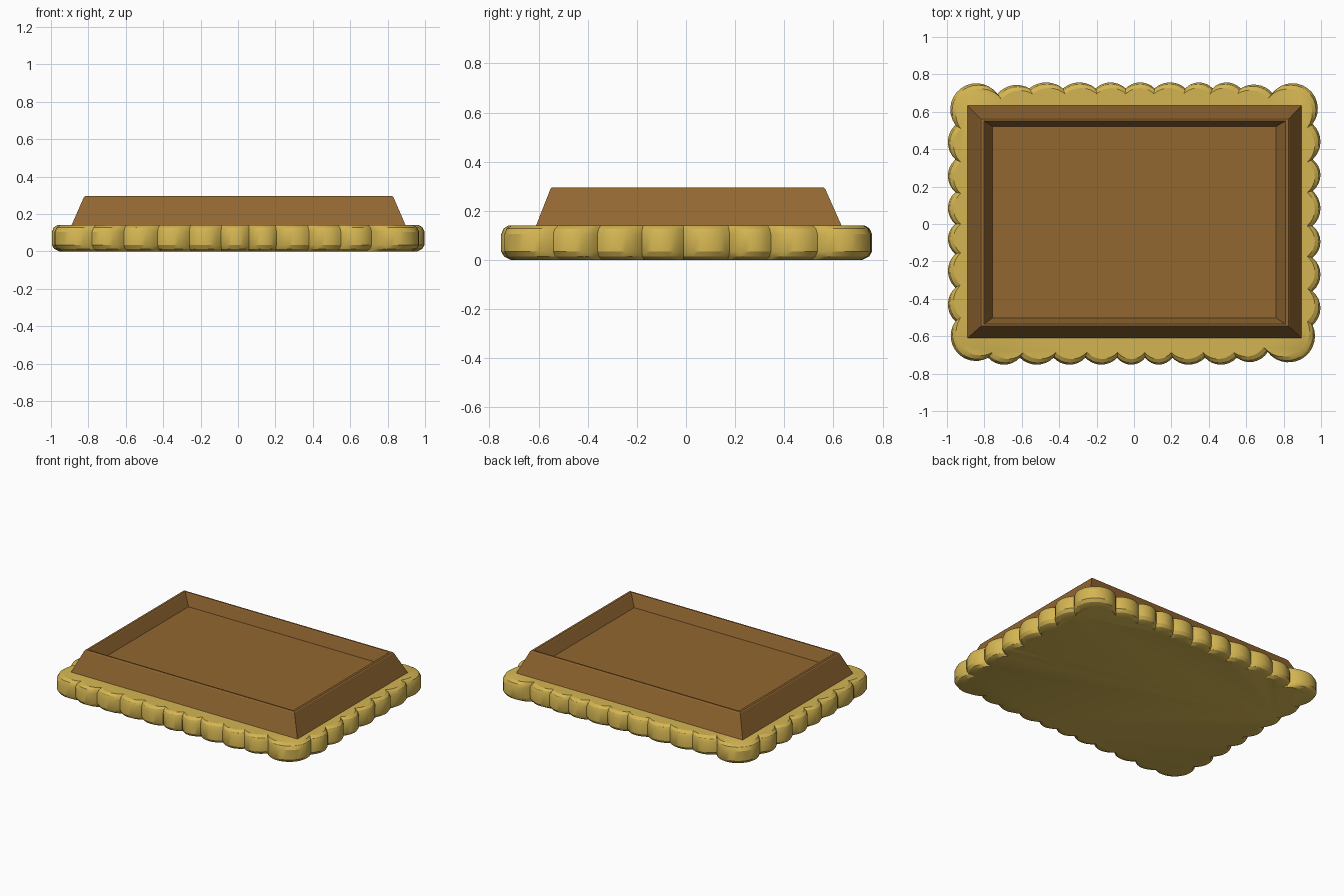
import bpy, bmesh, math
from mathutils import Vector

if "Cube" in bpy.data.objects:
    bpy.data.objects.remove(bpy.data.objects["Cube"])


def srgb(*c):
    f = lambda v: v / 12.92 if v <= 0.04045 else ((v + 0.055) / 1.055) ** 2.4
    return [f(v / 255) for v in c] + [1]


def material(name, col):
    m = bpy.data.materials.new(name)
    m.diffuse_color = col
    m.use_nodes = True
    m.node_tree.nodes["Principled BSDF"].inputs["Base Color"].default_value = m.diffuse_color
    return m


gold = material("golden_biscuit", srgb(212, 181, 82))
brown = material("chocolate_brown", srgb(146, 103, 49))


def loft(name, rings, mat):
    """Skin a stack of closed rings and cap both ends."""
    bm = bmesh.new()
    vs = [[bm.verts.new(p) for p in r] for r in rings]
    n = len(vs[0])
    for a, b in zip(vs, vs[1:]):
        for i in range(n):
            j = (i + 1) % n
            bm.faces.new((a[i], a[j], b[j], b[i]))
    bm.faces.new(list(reversed(vs[0])))
    bm.faces.new(vs[-1])
    bm.normal_update()
    me = bpy.data.meshes.new(name)
    bm.to_mesh(me)
    bm.free()
    me.materials.append(mat)
    ob = bpy.data.objects.new(name, me)
    bpy.context.collection.objects.link(ob)
    return ob


def arc(a, b, h, n):
    """Outward arc of height h from a to b (counter-clockwise outline), without b."""
    a, b = Vector(a), Vector(b)
    c = (b - a).length / 2
    u = (b - a).normalized()
    out = Vector((u.y, -u.x))
    r = (c * c + h * h) / (2 * h)
    mid = (a + b) / 2 + out * (h - r)
    half = math.atan2(c, r - h)
    return [mid + r * (u * math.sin(t) + out * math.cos(t))
            for t in (-half + 2 * half * i / n for i in range(n))]


# Scallop valleys on each side, counter-clockwise from the front left
front = [(x, -0.715) for x in (-.78, -.61, -.43, -.26, -.09, .06, .205, .38, .55, .725)]
right = [(0.955, y) for y in (-.54, -.36, -.18, -.01, .177, .345, .535)]
back = [(x, 0.725) for x in (.74, .57, .42, .275, .11, -.045, -.205, -.38, -.56, -.73)]
left = [(-0.955, y) for y in (.53, .345, .17, 0, -.16, -.34, -.52)]
front[-1], back[0], back[-1] = (.715, -.685), (.74, .70), (-.73, .695)

# Scalloped biscuit outline: small bumps on the sides, big lobes at the corners
outline = []
sides = [(front, .037, .125), (right, .042, .135), (back, .032, .14), (left, .04, .105)]
for k, (pts, bump, lobe) in enumerate(sides):
    for a, b in zip(pts, pts[1:]):
        outline += arc(a, b, bump, 8)
    outline += arc(pts[-1], sides[(k + 1) % 4][0][0], lobe, 14)


def biscuit_ring(inset, z):
    return [(p.x * (1 - inset), p.y * (1 - inset / 0.75), z) for p in outline]


base = loft("scalloped_base", [biscuit_ring(d, z) for d, z in
            ((.04, 0), (.012, .014), (0, .034), (0, .105), (.01, .128), (.03, .141))], gold)


def rect(x0, x1, y0, y1, z):
    return [(x0, y0, z), (x1, y0, z), (x1, y1, z), (x0, y1, z)]


# Chocolate tray: sloping outside, narrow rim, sloping inside, flat floor
tray = loft("chocolate_tray", [
    rect(-.893, .898, -.613, .635, .13),
    rect(-.89, .896, -.61, .633, .14),
    rect(-.825, .832, -.552, .567, .288),
    rect(-.818, .825, -.546, .561, .295),
    rect(-.802, .809, -.535, .550, .295),
    rect(-.796, .803, -.531, .546, .288),
    rect(-.756, .760, -.502, .522, .21)], brown)

# Smooth the bumps, keep the valleys and edges crisp
bpy.ops.object.select_all(action='DESELECT')
base.select_set(True)
bpy.context.view_layer.objects.active = base
bpy.ops.object.shade_smooth_by_angle(angle=math.radians(28))
